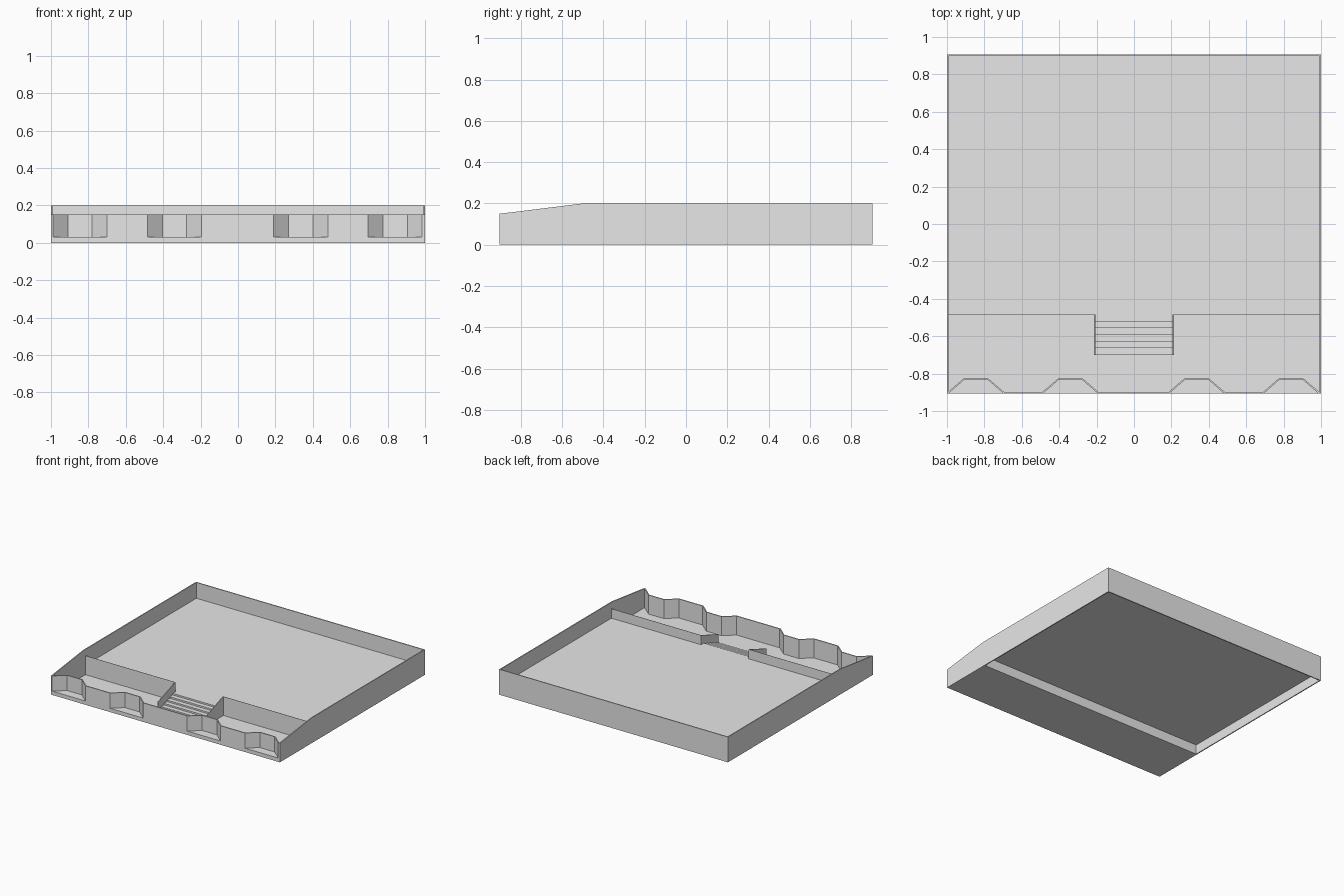
import bpy
import bmesh

cube = bpy.data.objects.get("Cube")
if cube:
    bpy.data.objects.remove(cube, do_unlink=True)

GREY = (0.8, 0.8, 0.8, 1)
mat = bpy.data.materials.new("plain grey")
mat.use_nodes = True
mat.diffuse_color = GREY
mat.node_tree.nodes["Principled BSDF"].inputs["Base Color"].default_value = GREY

X, Y = 1.0, 0.905          # half width and half depth
T = 0.008                  # wall thickness
TOP, FRONT_TOP = 0.2, 0.15
FLOOR, LEDGE = 0.075, 0.03
STEP_Y = -0.485            # where the raised floor begins
STAIR_X, STAIR_FRONT = 0.21, -0.7


def prism(name, profile, offset):
    """Extrude a 3D outline along an offset; a None offset leaves a flat sheet."""
    bm = bmesh.new()
    face = bm.faces.new([bm.verts.new(p) for p in profile])
    if offset:
        new = bmesh.ops.extrude_face_region(bm, geom=[face], use_keep_orig=True)
        moved = [v for v in new["geom"] if isinstance(v, bmesh.types.BMVert)]
        bmesh.ops.translate(bm, verts=moved, vec=offset)
    bmesh.ops.recalc_face_normals(bm, faces=bm.faces)
    mesh = bpy.data.meshes.new(name)
    bm.to_mesh(mesh)
    bm.free()
    mesh.materials.append(mat)
    obj = bpy.data.objects.new(name, mesh)
    bpy.context.collection.objects.link(obj)
    return obj


def box(name, x0, x1, y0, y1, z0, z1):
    outline = [(x0, y0, z0), (x1, y0, z0), (x1, y1, z0), (x0, y1, z0)]
    return prism(name, outline, (0, 0, z1 - z0) if z1 > z0 else None)


# Floors
box("lower_floor", -X, X, -Y, STEP_Y, 0, 0)
box("raised_floor", -X + T, X - T, STEP_Y, Y - T, FLOOR, FLOOR)

# Outer walls, the sides sloping down toward the front
box("back_wall", -X, X, Y - T, Y, 0, TOP)
side = [(-Y, 0), (Y, 0), (Y, TOP), (-0.5, TOP), (-Y, FRONT_TOP)]
for name, x in (("right_wall", -X), ("left_wall", X - T)):
    prism(name, [(x, y, z) for y, z in side], (T, 0, 0))

# Step with its parapet, open at the stairs
box("step_riser", -X + T, X - T, STEP_Y - 0.002, STEP_Y, 0, FLOOR)
for name, x0, x1 in (("right_parapet", -X + T, -STAIR_X), ("left_parapet", STAIR_X, X - T)):
    box(name, x0, x1, STEP_Y - 0.002, STEP_Y, FLOOR, FRONT_TOP)

# Stairs
RISERS = 6
tread = (STAIR_FRONT + 0.52) / (RISERS - 1)
steps = [(STEP_Y, 0), (STEP_Y, FLOOR)]
for i in range(RISERS):
    y = -0.52 + i * tread
    steps += [(y, FLOOR * (1 - i / RISERS)), (y, FLOOR * (1 - (i + 1) / RISERS))]
prism("stairs", [(-STAIR_X, y, z) for y, z in steps], (2 * STAIR_X, 0, 0))

# Sloping stair side walls
cheek = [(STEP_Y, 0), (STEP_Y, FRONT_TOP), (STAIR_FRONT, FLOOR), (STAIR_FRONT, 0)]
for name, x in (("right_stair_wall", -STAIR_X - 0.003), ("left_stair_wall", STAIR_X - 0.003)):
    prism(name, [(x, y, z) for y, z in cheek], (0.006, 0, 0))

# Front wall, folded inward around each alcove
HALF_OUT, HALF_IN, DEEP = 0.145, 0.065, -0.835
centres = (-0.845, -0.34, 0.335, 0.84)
outer, inner = [(-X, -Y)], [(-X, -Y + T)]
for c in centres:
    for dx, y in ((-HALF_OUT, -Y), (-HALF_IN, DEEP), (HALF_IN, DEEP), (HALF_OUT, -Y)):
        outer.append((c + dx, y))
        inner.append((c + dx * (1 + T / HALF_OUT / 2), y + T))
outer.append((X, -Y))
inner.append((X, -Y + T))
prism("front_wall", [(x, y, 0) for x, y in outer + inner[::-1]], (0, 0, FRONT_TOP))

# Low ledge filling the foot of each alcove
for i, c in enumerate(centres):
    foot = [(c - HALF_OUT, -Y, 0), (c + HALF_OUT, -Y, 0), (c + HALF_IN, DEEP, 0), (c - HALF_IN, DEEP, 0)]
    prism(f"alcove_ledge_{i + 1}", foot, (0, 0, LEDGE))
